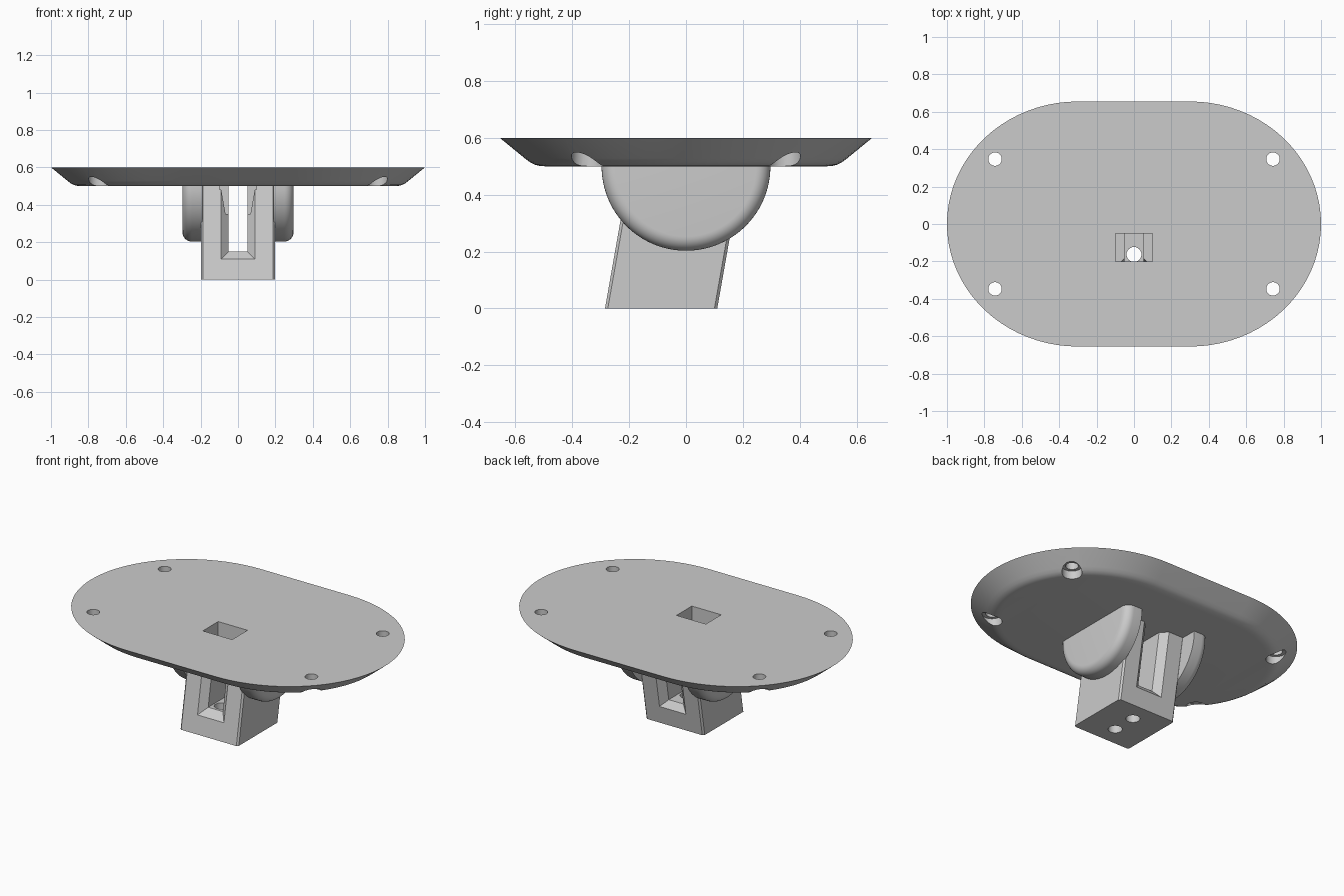
import bpy, bmesh, math
from mathutils import Vector

if "Cube" in bpy.data.objects:
    bpy.data.objects.remove(bpy.data.objects["Cube"])

grey = bpy.data.materials.new("light grey")
grey.diffuse_color = (0.6, 0.6, 0.6, 1)
grey.use_nodes = True
grey.node_tree.nodes["Principled BSDF"].inputs["Base Color"].default_value = grey.diffuse_color


def loft(name, rings):
    """Solid skinned through closed rings of equal point count."""
    bm = bmesh.new()
    vs = [[bm.verts.new(p) for p in ring] for ring in rings]
    n = len(vs[0])
    for a, b in zip(vs, vs[1:]):
        for i in range(n):
            j = (i + 1) % n
            bm.faces.new((a[i], a[j], b[j], b[i]))
    bm.faces.new(vs[0][::-1])
    bm.faces.new(vs[-1])
    bmesh.ops.recalc_face_normals(bm, faces=bm.faces)
    me = bpy.data.meshes.new(name)
    bm.to_mesh(me)
    bm.free()
    me.materials.append(grey)
    ob = bpy.data.objects.new(name, me)
    bpy.context.collection.objects.link(ob)
    return ob


def rod(x, y, r, z0, z1, n=32):
    ring = [(x + r * math.cos(2 * math.pi * i / n), y + r * math.sin(2 * math.pi * i / n))
            for i in range(n)]
    return loft("cutter", [[(a, b, z) for a, b in ring] for z in (z0, z1)])


def box(x0, x1, y0, y1, z0, z1):
    ring = [(x0, y0), (x1, y0), (x1, y1), (x0, y1)]
    return loft("cutter", [[(a, b, z) for a, b in ring] for z in (z0, z1)])


def cut(ob, cutters):
    for c in cutters:
        m = ob.modifiers.new("cut", 'BOOLEAN')
        m.operation, m.solver, m.object = 'DIFFERENCE', 'EXACT', c
    bpy.context.view_layer.update()
    dg = bpy.context.evaluated_depsgraph_get()
    me = bpy.data.meshes.new_from_object(ob.evaluated_get(dg))
    ob.modifiers.clear()
    ob.data = me
    for c in cutters:
        bpy.data.objects.remove(c)


def smooth(ob):
    bpy.ops.object.select_all(action='DESELECT')
    ob.select_set(True)
    bpy.context.view_layer.objects.active = ob
    bpy.ops.object.shade_smooth_by_angle(angle=math.radians(30))


# Plate: straight sides, elliptical ends, undercut rounded rim
A, B, C = 0.70, 0.655, 0.30
outline = []
for side in (1, -1):
    for i in range(41):
        t = side * math.pi / 2 - math.pi / 2 + (i / 40 - 0.5) * math.pi + (math.pi / 2 if side == 1 else -math.pi / 2 + math.pi * 2)
        t = (i / 40 - 0.5) * math.pi + (0 if side == 1 else math.pi)
        p = Vector((side * C + A * math.cos(t), B * math.sin(t)))
        nrm = Vector((math.cos(t) / A, math.sin(t) / B)).normalized()
        outline.append((p, nrm))
rim = [(0, 0.6), (0.088, 0.528), (0.105, 0.515), (0.122, 0.506), (0.14, 0.5015), (0.16, 0.5)]
plate = loft("plate", [[(*(p - n * d), z) for p, n in outline] for d, z in rim])

# Screw holes with wider recesses below, and the square pocket
cutters = [box(-0.1, 0.1, -0.2, -0.05, 0.35, 0.7)]
for sx in (1, -1):
    for sy in (1, -1):
        cutters.append(rod(sx * 0.743, sy * 0.347, 0.036, 0.45, 0.7))
        cutters.append(rod(sx * 0.743, sy * 0.347, 0.056, 0.4, 0.55))
cut(plate, cutters)
smooth(plate)

# Leaning post with chamfered corners
LEAN = math.tan(math.radians(10))


def lean(x, t, z):
    return (x, t - 0.0875 + LEAN * z, z)


W, D, K = 0.198, 0.1975, 0.01
corner = [(W, -D + K), (W, D - K), (W - K, D), (-W + K, D),
          (-W, D - K), (-W, -D + K), (-W + K, -D), (W - K, -D)]
post = loft("post", [[lean(x, t, z) for x, t in corner] for z in (0, 0.5)])

# Slot with flared mouths, top pocket and two bores through the floor
slot = loft("cutter", [[lean(-h, t, f), lean(h, t, f), lean(h, t, 0.6), lean(-h, t, 0.6)]
                       for t, h, f in ((-0.2375, 0.13, 0.07), (-0.1575, 0.05, 0.15),
                                       (0.1575, 0.05, 0.15), (0.2375, 0.13, 0.07))])
cut(post, [slot, box(-0.1, 0.1, -0.2, -0.05, 0.35, 0.7),
           rod(0, -0.163, 0.04, -0.1, 0.25), rod(0, -0.01, 0.04, -0.1, 0.25)])
smooth(post)

# Half-disc cheeks with a rounded outer rim
R, F = 0.297, 0.05
for side, label in ((1, "right"), (-1, "left")):
    prof = [(0.19, R)] + [(0.297 - F + F * math.sin(a), R - F + F * math.cos(a))
                          for a in (math.pi / 2 * i / 8 for i in range(9))]
    rings = [[(side * x, r * math.cos(a), 0.5 + r * math.sin(a))
              for a in (math.pi + math.pi * i / 48 for i in range(49))] for x, r in prof]
    smooth(loft(label + "_cheek", rings))
